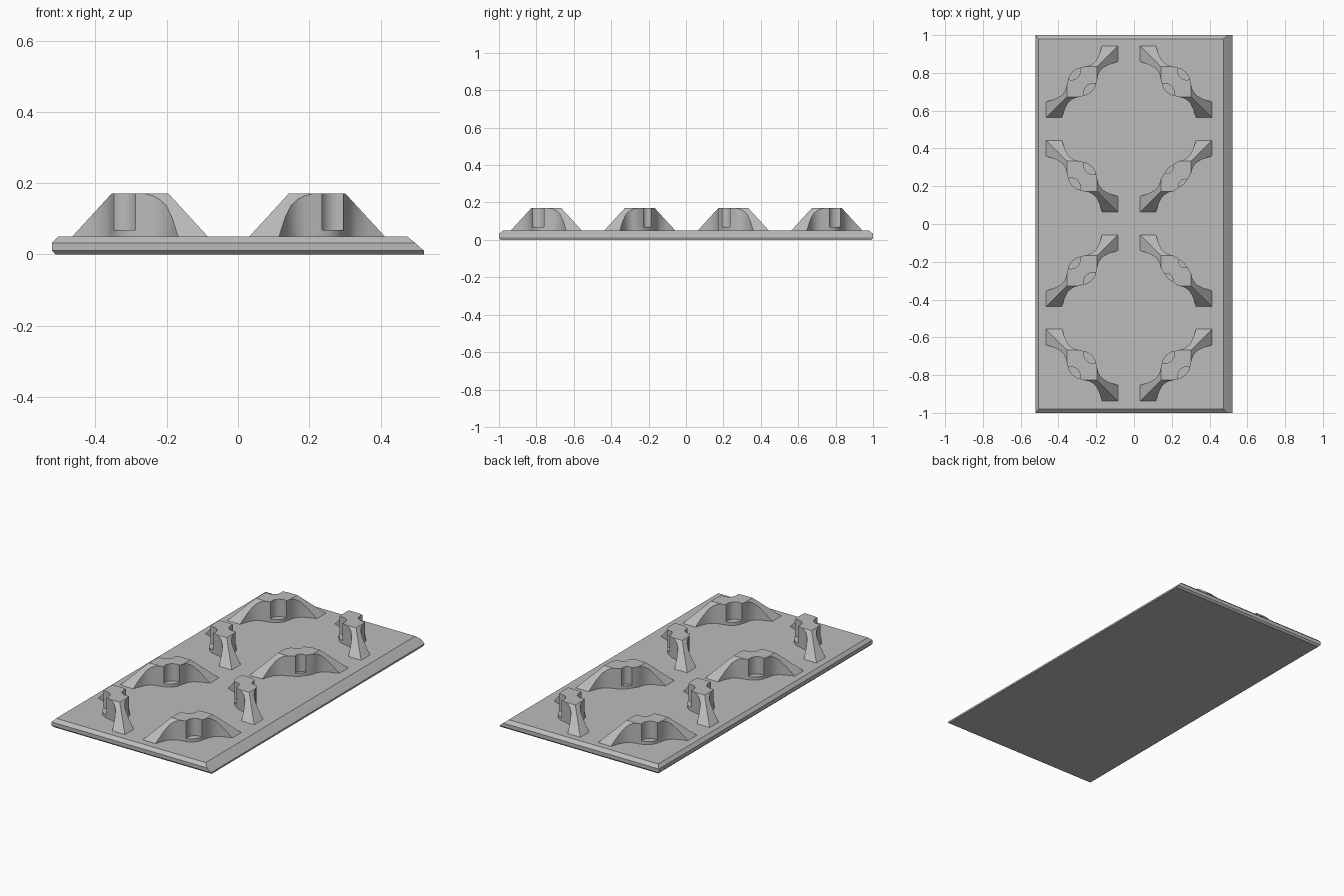
import bpy
import bmesh
import math
from mathutils import Matrix, Vector

cube = bpy.data.objects.get("Cube")
if cube:
    bpy.data.objects.remove(cube, do_unlink=True)

grey = bpy.data.materials.new("light grey")
grey.use_nodes = True
colour = (0.5, 0.5, 0.5, 1)
grey.diffuse_color = colour
grey.node_tree.nodes["Principled BSDF"].inputs["Base Color"].default_value = colour


def loft(name, rings):
    """Join equal-length closed rings of points into a capped solid."""
    bm = bmesh.new()
    loops = [[bm.verts.new(p) for p in ring] for ring in rings]
    for low, high in zip(loops, loops[1:]):
        n = len(low)
        for i in range(n):
            j = (i + 1) % n
            bm.faces.new((low[i], low[j], high[j], high[i]))
    bm.faces.new(loops[0][::-1])
    bm.faces.new(loops[-1])
    bmesh.ops.recalc_face_normals(bm, faces=bm.faces[:])
    mesh = bpy.data.meshes.new(name)
    bm.to_mesh(mesh)
    bm.free()
    mesh.materials.append(grey)
    obj = bpy.data.objects.new(name, mesh)
    bpy.context.collection.objects.link(obj)
    return obj


def rect(z, x0, x1, y):
    return [(x0, -y, z), (x1, -y, z), (x1, y, z), (x0, y, z)]


def disc(x, y, r, z, n=24):
    return [(x + r * math.cos(2 * math.pi * i / n),
             y + r * math.sin(2 * math.pi * i / n), z) for i in range(n)]


def cut(obj, cutter, operation):
    """Apply a boolean and throw the cutter away."""
    cutter.hide_render = True
    mod = obj.modifiers.new("cut", "BOOLEAN")
    mod.operation = operation
    mod.solver = "EXACT"
    mod.object = cutter
    bpy.context.view_layer.update()
    graph = bpy.context.evaluated_depsgraph_get()
    mesh = bpy.data.meshes.new_from_object(obj.evaluated_get(graph))
    obj.modifiers.clear()
    obj.data = mesh
    bpy.data.objects.remove(cutter, do_unlink=True)


BASE_TOP, RIB_TOP = 0.05, 0.17


def rib(name, mid, pocket_r, pocket_at):
    """Diagonal rib: waisted strip, sloped ends, a round pocket in each side."""
    # half-width of the strip against distance along the diagonal
    half = [(0, mid), (0.03, mid - 0.005), (0.068, 0.046), (0.085, 0.035),
            (0.105, 0.028), (0.13, 0.026), (0.165, 0.037), (0.21, 0.059),
            (0.3, 0.1)]
    side = [(-t, w) for t, w in half[:0:-1]] + half
    outline = side[::-1] + [(t, -w) for t, w in side]
    turn = Matrix.Rotation(math.pi / 4, 3, "Z")
    low, high = BASE_TOP - 0.005, RIB_TOP + 0.02
    obj = loft(name, [[turn @ Vector((t, w, z)) for t, w in outline]
                      for z in (low, high)])

    slope = 0.11 / (RIB_TOP - BASE_TOP)
    foot = 0.19 + slope * 0.003
    pyramid = loft("rib_limits", [rect(BASE_TOP - 0.003, -foot, foot, foot),
                                  rect(RIB_TOP, -0.08, 0.08, 0.08)])
    cut(obj, pyramid, "INTERSECT")

    for s in (-1, 1):
        x, y, _ = turn @ Vector((0, s * pocket_at, 0))
        pocket = loft("pocket_cutter", [disc(x, y, pocket_r, z)
                                        for z in (0.068, 0.25)])
        cut(obj, pocket, "DIFFERENCE")
    return obj


def soften(obj):
    bpy.ops.object.select_all(action="DESELECT")
    obj.select_set(True)
    bpy.context.view_layer.objects.active = obj
    bpy.ops.object.shade_smooth_by_angle(angle=math.radians(32))


# Base plate with chamfered rim, wider chamfer on the +x edge
loft("base_plate", [rect(0, -0.512, 0.522, 0.99),
                    rect(0.01, -0.522, 0.522, 1.0),
                    rect(0.032, -0.522, 0.497, 1.0),
                    rect(BASE_TOP, -0.505, 0.475, 0.98)])

# Two columns of four ribs, alternating in direction
wide = rib("rib", 0.074, 0.047, 0.08)
slim = rib("slim_rib", 0.06, 0.031, 0.066)
soften(wide)
soften(slim)
for row in range(4):
    for col, x in enumerate((-0.275, 0.222)):
        source = slim if col == 1 and row in (1, 2) else wide
        obj = bpy.data.objects.new(f"rib_row{row + 1}_col{col + 1}", source.data)
        obj.location = (x, 0.753 - 0.5 * row, 0)
        if (row + col) % 2:
            obj.rotation_euler.z = math.pi / 2
        bpy.context.collection.objects.link(obj)
for obj in (wide, slim):
    bpy.data.objects.remove(obj, do_unlink=True)
